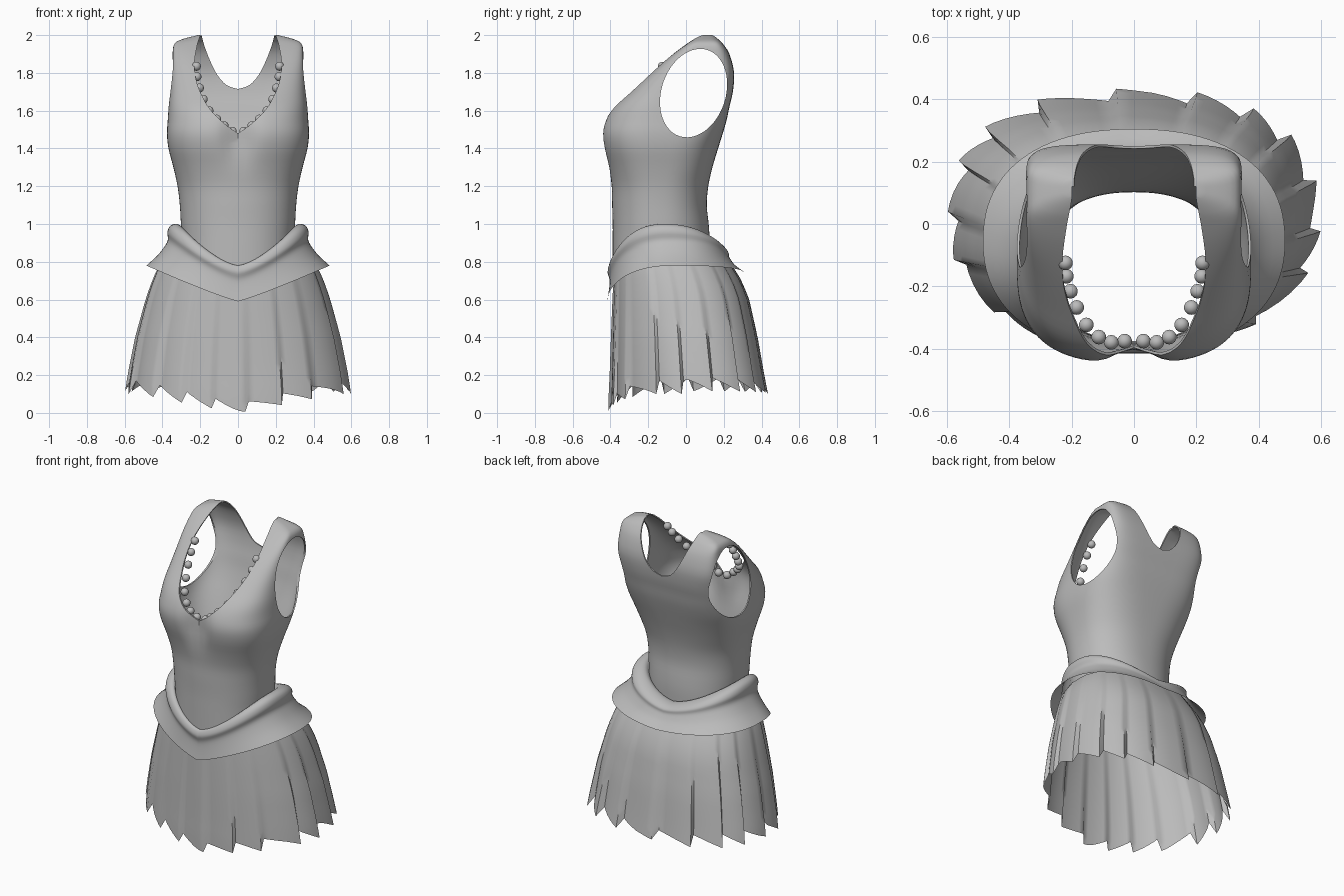
import bpy, bmesh, math

if "Cube" in bpy.data.objects:
    bpy.data.objects.remove(bpy.data.objects["Cube"])

cloth = bpy.data.materials.new("grey_cloth")
cloth.diffuse_color = (0.5, 0.5, 0.5, 1)
cloth.use_nodes = True
cloth.node_tree.nodes["Principled BSDF"].inputs["Base Color"].default_value = cloth.diffuse_color


def make(name, verts, faces):
    bm = bmesh.new()
    vs = [bm.verts.new(v) for v in verts]
    for f in faces:
        bm.faces.new([vs[i] for i in f])
    bmesh.ops.recalc_face_normals(bm, faces=bm.faces)
    me = bpy.data.meshes.new(name)
    bm.to_mesh(me)
    bm.free()
    me.materials.append(cloth)
    ob = bpy.data.objects.new(name, me)
    bpy.context.collection.objects.link(ob)
    return ob


def activate(ob):
    bpy.ops.object.select_all(action='DESELECT')
    ob.select_set(True)
    bpy.context.view_layer.objects.active = ob


def smooth(ob, deg=35):
    activate(ob)
    bpy.ops.object.shade_smooth_by_angle(angle=math.radians(deg))


def spline(rows, steps):
    """Catmull-Rom through rows of numbers."""
    out = []
    for i in range(len(rows) - 1):
        a, b, c, d = (rows[max(i - 1, 0)], rows[i], rows[i + 1],
                      rows[min(i + 2, len(rows) - 1)])
        for s in range(steps):
            t = s / steps
            out.append([0.5 * (2 * q + (r - p) * t + (2 * p - 5 * q + 4 * r - w) * t * t
                               + (3 * q - p - 3 * r + w) * t ** 3)
                        for p, q, r, w in zip(a, b, c, d)])
    return out + [list(rows[-1])]


def oval(th, a, yf, yb, nf, nb):
    """Point on a superellipse with its own front and back squareness."""
    c, s = math.cos(th), math.sin(th)
    n = nf if s < 0 else nb
    x = math.copysign(abs(c) ** (2 / n), c) * a
    y = math.copysign(abs(s) ** (2 / n), s) * (yb - yf) / 2 + (yf + yb) / 2
    return x, y


def grid(rows, cols):
    return [(i * cols + j, i * cols + (j + 1) % cols,
             (i + 1) * cols + (j + 1) % cols, (i + 1) * cols + j)
            for i in range(rows - 1) for j in range(cols)]


# Bodice: z, half width, front y, back y, front and back squareness
body = [(.68, .29, -.388, .12, 2.2, 2.2), (.90, .295, -.388, .125, 2.2, 2.2),
        (1.0, .302, -.388, .12, 2.2, 2.2), (1.1, .308, -.391, .11, 2.2, 2.3),
        (1.2, .32, -.394, .118, 2.3, 2.4), (1.3, .342, -.412, .14, 2.5, 2.7),
        (1.4, .368, -.438, .17, 2.7, 3.0), (1.48, .376, -.447, .195, 2.8, 3.5),
        (1.55, .372, -.43, .215, 2.8, 4.0), (1.62, .368, -.385, .23, 3, 4.5),
        (1.7, .362, -.30, .248, 3.4, 5), (1.8, .356, -.19, .255, 4.2, 6),
        (1.9, .347, -.07, .23, 6, 6), (1.955, .336, .005, .195, 6, 6),
        (1.98, .29, .04, .172, 4, 4), (2.0, .21, .07, .155, 3, 3)]
N = 96
rings = spline(body, 3)
verts = []
for z, a, yf, yb, nf, nb in rings:
    for j in range(N):
        x, y = oval(2 * math.pi * j / N, a, yf, yb, nf, nb)
        if y < -.1:   # hollow between the bust
            y += .05 * math.exp(-(x / .075) ** 2 - ((z - 1.47) / .13) ** 2)
        verts.append((x, y, z))
top = (len(rings) - 1) * N
bodice = make("bodice", verts, grid(len(rings), N) + [tuple(range(top, top + N))])
sol = bodice.modifiers.new("thickness", 'SOLIDIFY')
sol.thickness, sol.offset = .008, -1


# Cutters for neckline and armholes
def prism(name, outline, axis, lo, hi):
    n = len(outline)
    vs = [((p, d, z) if axis == 'y' else (d, p, z)) for d in (lo, hi) for p, z in outline]
    fs = [tuple(range(n)), tuple(range(n, 2 * n))]
    fs += [(i, (i + 1) % n, (i + 1) % n + n, i + n) for i in range(n)]
    ob = make(name, vs, fs)
    ob.hide_render = True
    return ob


def mirrored(half):
    pts = spline(half, 4) + [[.195, 2.1]]
    return pts + [[-x, z] for x, z in reversed(pts) if x > 1e-6]


front_neck = [(0, 1.48), (.07, 1.53), (.15, 1.61), (.20, 1.70), (.225, 1.78),
              (.23, 1.86), (.215, 1.95), (.195, 2.01)]
back_neck = [(0, 1.715), (.06, 1.735), (.11, 1.79), (.15, 1.87), (.18, 1.95), (.195, 2.01)]
tilt = math.radians(18)
arm = []
for k in range(48):
    u, v = .17 * math.cos(k * math.pi / 24), .24 * math.sin(k * math.pi / 24)
    arm.append((.04 + u * math.cos(tilt) + v * math.sin(tilt),
                1.693 - u * math.sin(tilt) + v * math.cos(tilt)))
cutters = [prism("front_neck_cutter", mirrored(front_neck), 'y', -1, .12),
           prism("back_neck_cutter", mirrored(back_neck), 'y', .119, 1),
           prism("right_arm_cutter", arm, 'x', .26, 1),
           prism("left_arm_cutter", arm, 'x', -1, -.26)]
for c in cutters:
    m = bodice.modifiers.new(c.name, 'BOOLEAN')
    m.object, m.operation, m.solver = c, 'DIFFERENCE', 'EXACT'
activate(bodice)
for m in list(bodice.modifiers):
    bpy.ops.object.modifier_apply(modifier=m.name)
for c in cutters:
    bpy.data.objects.remove(c)
smooth(bodice)

# Hip band: rolled top edge flaring into a pointed overskirt
band = [(.16, .292, -.375, .112), (.03, .308, -.382, .135), (0, .335, -.396, .165),
        (.06, .362, -.408, .20), (.2, .374, -.415, .225), (.36, .371, -.406, .228),
        (.5, .383, -.404, .237), (.75, .425, -.409, .262), (1, .485, -.416, .305)]
rings = spline(band, 3)
verts = []
for s, a, yf, yb in rings:
    for j in range(N):
        th = 2 * math.pi * j / N
        c = abs(math.cos(th))
        if math.sin(th) < 0:
            hi, lo = .78 + .22 * c ** 1.3, .59 + .19 * c
        else:
            hi, lo = .87 + .13 * c ** 1.3, .745 + .035 * c
        verts.append((*oval(th, a, yf, yb, 2.25, 2.3), hi + (lo - hi) * s))
smooth(make("hip_band", verts, grid(len(rings), N)), 60)

# Pleated skirt: z, half width, front y, back y
skirt = [(.0, .605, -.412, .44), (.1, .60, -.41, .435), (.2, .585, -.405, .415),
         (.4, .545, -.398, .38), (.6, .49, -.39, .335), (.7, .455, -.385, .295),
         (.78, .42, -.38, .245), (.86, .36, -.375, .20)]


def at_height(z):
    for p, q in zip(skirt, skirt[1:]):
        if z <= q[0]:
            t = (z - p[0]) / (q[0] - p[0])
            return [p[i] + (q[i] - p[i]) * t for i in (1, 2, 3)]
    return skirt[-1][1:]


# Uneven pleat edges, in degrees around the hem
edges = [-87, -69, -51, -22, -4, 13, 36, 55, 75, 93, 116, 139, 158, 178, 196,
         223, 242, 258, 273]
ROWS = 14
cols = [(p, q, u) for p, q in zip(edges, edges[1:]) for u in (.1, .25, .45, .65, .85, 1)]
verts = []
for i in range(ROWS):
    t = i / (ROWS - 1)          # 0 at the top, 1 at the hem
    for p, q, u in cols:
        th = math.radians(p + (q - p) * u)
        c, s = abs(math.cos(th)), math.sin(th)
        ztop = .70 + .15 * c if s < 0 else .82 + .03 * c
        tip = .1 * min(1, c * 1.15) if s < 0 else .1 + .015 * c
        hem = tip + (.055 + .025 * c) * (1 - u)
        z = ztop + (hem - ztop) * t
        a, yf, yb = at_height(z)
        x, y = oval(th, a, yf, yb, 2.15, 2.5)
        depth = .035 + .03 * max(0, s)
        f = 1 - (.01 + depth * t) * (1 - u) ** 1.2
        verts.append((x * f, y * f, z))
smooth(make("pleated_skirt", verts, grid(ROWS, len(cols))), 50)

# Beads tucked inside the front neckline
beads = [(.22, -.125, 1.835), (.217, -.168, 1.78), (.204, -.216, 1.72), (.184, -.268, 1.66),
         (.153, -.324, 1.60), (.113, -.363, 1.555), (.073, -.38, 1.52), (.03, -.376, 1.49)]
bm = bmesh.new()
for x, y, z in beads:
    for side in (-1, 1):
        new = bmesh.ops.create_uvsphere(bm, u_segments=14, v_segments=9, radius=.024)
        bmesh.ops.translate(bm, verts=new["verts"], vec=(side * x, y, z))
me = bpy.data.meshes.new("neck_beads")
bm.to_mesh(me)
bm.free()
me.materials.append(cloth)
ob = bpy.data.objects.new("neck_beads", me)
bpy.context.collection.objects.link(ob)
smooth(ob, 60)
